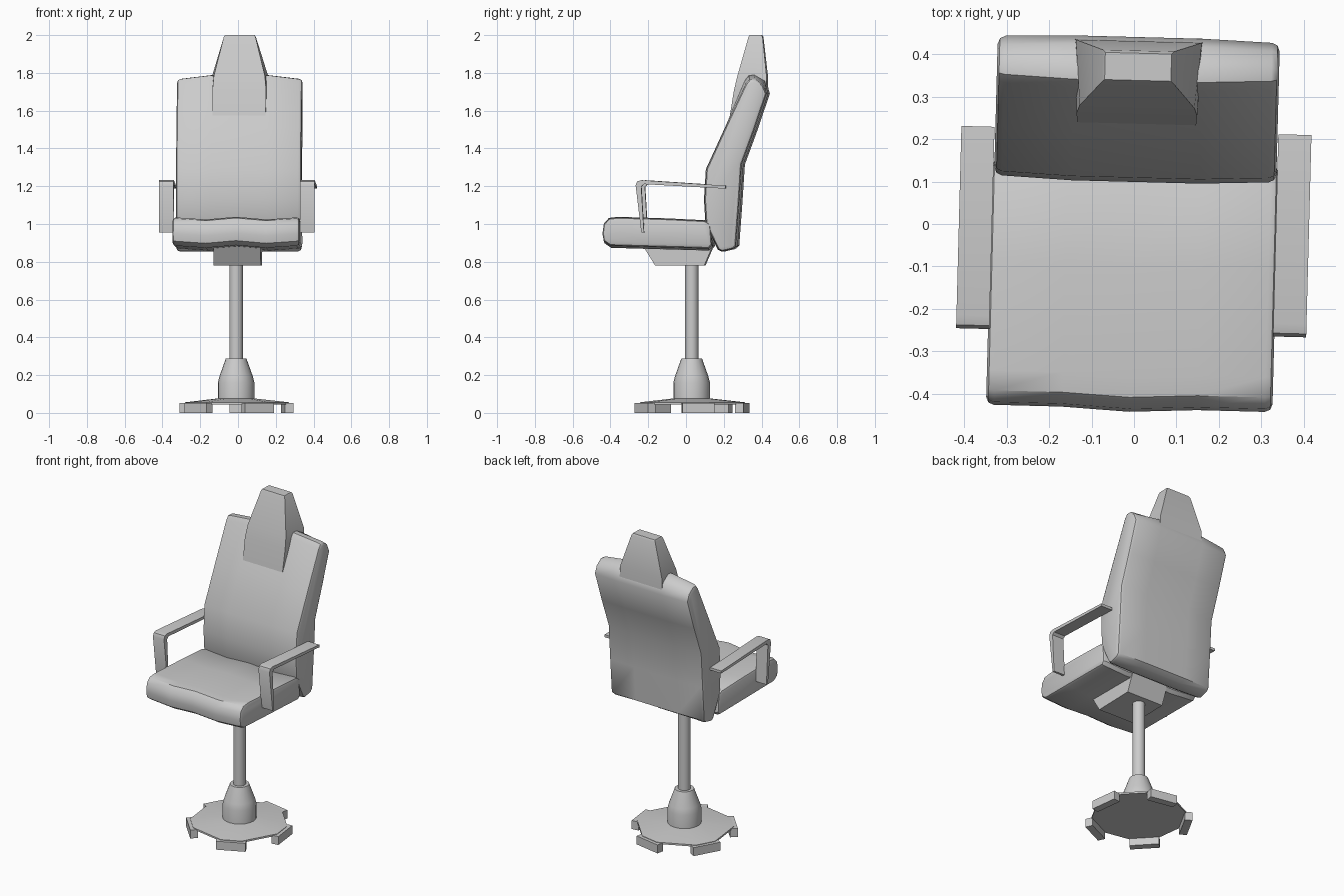
import bpy, bmesh, math
from mathutils import Matrix

if "Cube" in bpy.data.objects:
    bpy.data.objects.remove(bpy.data.objects["Cube"])

TURN = math.radians(-1.5)          # the upper chair is swivelled slightly
CX, CY = -0.01, 0.03               # pedestal centre


def finish(bm, name, smooth=40, turn=0.0):
    bmesh.ops.recalc_face_normals(bm, faces=bm.faces[:])
    me = bpy.data.meshes.new(name)
    bm.to_mesh(me)
    bm.free()
    ob = bpy.data.objects.new(name, me)
    bpy.context.collection.objects.link(ob)
    ob.rotation_euler.z = turn
    bpy.ops.object.select_all(action='DESELECT')
    ob.select_set(True)
    bpy.context.view_layer.objects.active = ob
    bpy.ops.object.shade_smooth_by_angle(angle=math.radians(smooth))
    return ob


def skin(name, rings, rim=0.0, segs=2, smooth=40, turn=0.0):
    """Join equal rings of points into a capped solid; rim rounds the cap edges."""
    bm = bmesh.new()
    rows = [[bm.verts.new(p) for p in r] for r in rings]
    n = len(rows[0])
    for a, b in zip(rows, rows[1:]):
        for i in range(n):
            j = (i + 1) % n
            bm.faces.new((a[i], a[j], b[j], b[i]))
    caps = [bm.faces.new(rows[0]), bm.faces.new(rows[-1])]
    bmesh.ops.recalc_face_normals(bm, faces=bm.faces[:])
    if rim:
        edges = list({e for f in caps for e in f.edges})
        bmesh.ops.bevel(bm, geom=edges, offset=rim, segments=segs, profile=0.5,
                        affect='EDGES', clamp_overlap=True)
    return finish(bm, name, smooth, turn)


def across(profile, stations):
    """Repeat a (y, z) profile at each (x, dy, dz) station."""
    return [[(x, y + dy, z + dz) for y, z in profile] for x, dy, dz in stations]


def lathe(name, profile, sides):
    rings = [[(CX + r * math.cos(2 * math.pi * k / sides),
               CY + r * math.sin(2 * math.pi * k / sides), z) for k in range(sides)]
             for r, z in profile]
    return skin(name, rings)


# Seat cushion, front edge gently waved
seat = [(-0.442, 0.95), (-0.435, 1.0), (-0.408, 1.03), (-0.36, 1.036), (-0.1, 1.028),
        (0.10, 1.018), (0.13, 1.0), (0.138, 0.89), (0.12, 0.871),
        (-0.2, 0.88), (-0.40, 0.886), (-0.435, 0.91)]
skin("seat", across(seat, [(-0.337, 0.008, 0), (-0.16, 0.008, -0.012), (0, 0, 0.002),
                           (0.16, 0.008, -0.012), (0.337, 0.008, 0)]),
     rim=0.018, turn=TURN)

# Backrest, bowed a little across its width
back = [(0.115, 1.0), (0.107, 1.13), (0.117, 1.29), (0.22, 1.515), (0.325, 1.74),
        (0.345, 1.765), (0.375, 1.766), (0.415, 1.735), (0.434, 1.69),
        (0.37, 1.50), (0.302, 1.315), (0.288, 1.1), (0.272, 0.885), (0.255, 0.868),
        (0.20, 0.855), (0.18, 0.865)]
rings = []
for x, f in ((-0.332, 0), (-0.15, 1), (0.15, 1), (0.332, 0)):
    rings.append([(x, y + f * (0.006 if i in range(7, 13) else -0.008),
                   z + f * (0.022 if 4 <= i <= 7 else 0))
                  for i, (y, z) in enumerate(back)])
skin("backrest", rings, rim=0.018, turn=TURN)

# Headrest tapering up out of the backrest
levels = [(1.575, 0.14, 0.14, 0.236, 0.30), (1.71, 0.142, 0.15, 0.258, 0.432),
          (1.785, 0.135, 0.148, 0.276, 0.430), (1.99, 0.084, 0.084, 0.333, 0.408),
          (2.0, 0.078, 0.078, 0.338, 0.402)]
skin("headrest", [[(-wf, f, z), (wf, f, z), (wb, b, z), (-wb, b, z)]
                  for z, wf, wb, f, b in levels], turn=TURN)

# Armrests: bent straps on both sides
arm = [(0.22, 1.203), (-0.225, 1.232), (-0.248, 1.226), (-0.256, 1.205), (-0.226, 0.955),
       (-0.212, 0.955), (-0.226, 1.198), (-0.212, 1.211), (0.22, 1.187)]
for side, s in (("left", -1), ("right", 1)):
    skin(side + "_armrest", across(arm, [(s * 0.334, 0, 0), (s * 0.412, 0, 0)]), turn=TURN)

# Tilt mechanism under the seat
mount = [(-0.225, 0.885), (0.145, 0.885), (0.10, 0.78), (-0.16, 0.78)]
skin("seat_mount", across(mount, [(-0.125, 0, 0), (0.125, 0, 0)]), turn=TURN)

# Pedestal
lathe("column", [(0.036, 0.26), (0.036, 0.80)], 16)
lathe("column_cover", [(0.097, 0.055), (0.097, 0.16), (0.088, 0.195), (0.055, 0.287)], 20)

# Base plate with five block feet
angles = [math.radians(7 + 72 * k) for k in range(5)]


def polar(a, r, t, z):
    return (CX + r * math.cos(a) - t * math.sin(a), CY + r * math.sin(a) + t * math.cos(a), z)


def star(r, t, z):
    return [polar(a, r, s * t, z) for a in angles for s in (-1, 1)]


skin("base_plate", [star(0.275, 0.06, 0.045), star(0.275, 0.06, 0.056),
                    star(0.08, 0.03, 0.078)], smooth=30)
for k, a in enumerate(angles):
    skin("foot_%d" % (k + 1),
         [[polar(a, r, t, z) for r, t in ((0.25, -0.085), (0.295, -0.085),
                                          (0.295, 0.085), (0.25, 0.085))]
          for z in (0.0, 0.053)])
